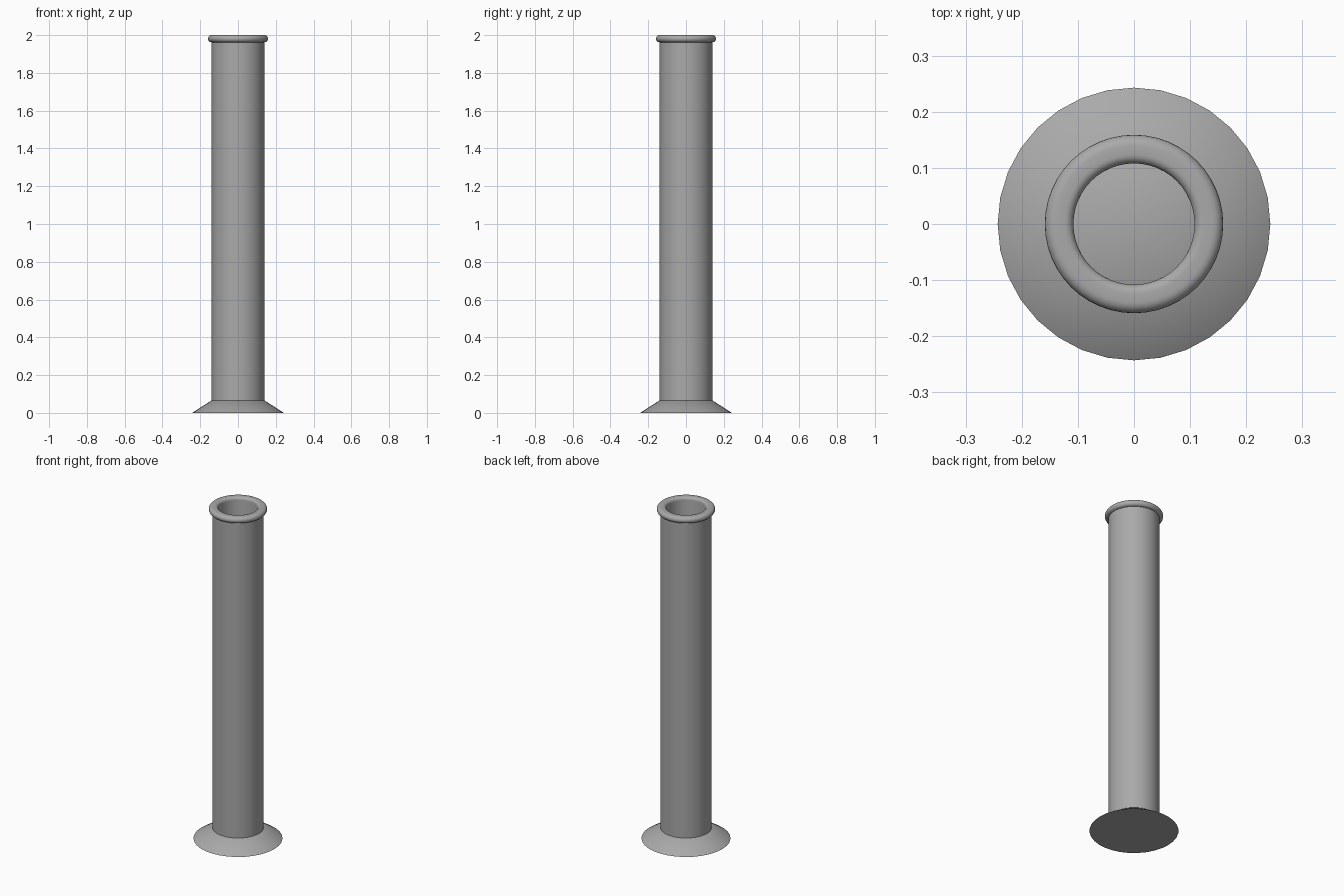
import bpy, bmesh, math

cube = bpy.data.objects.get("Cube")
if cube:
    bpy.data.objects.remove(cube, do_unlink=True)

grey = bpy.data.materials.new("plain grey")
grey.use_nodes = True
colour = (0.4, 0.4, 0.4, 1)
grey.diffuse_color = colour
grey.node_tree.nodes["Principled BSDF"].inputs["Base Color"].default_value = colour


def lathe(name, profile, sides, closed=False):
    """Spin an (r, z) profile around z; open profiles get end caps."""
    bm = bmesh.new()
    rings = []
    for r, z in profile:
        ring = []
        for i in range(sides):
            a = 2 * math.pi * i / sides
            ring.append(bm.verts.new((r * math.cos(a), r * math.sin(a), z)))
        rings.append(ring)
    pairs = list(zip(rings, rings[1:]))
    if closed:
        pairs.append((rings[-1], rings[0]))
    else:
        bm.faces.new(rings[0])
        bm.faces.new(rings[-1])
    for low, high in pairs:
        for i in range(sides):
            j = (i + 1) % sides
            bm.faces.new((low[i], low[j], high[j], high[i]))
    bmesh.ops.recalc_face_normals(bm, faces=bm.faces)
    mesh = bpy.data.meshes.new(name)
    bm.to_mesh(mesh)
    bm.free()
    mesh.materials.append(grey)
    obj = bpy.data.objects.new(name, mesh)
    bpy.context.collection.objects.link(obj)
    bpy.ops.object.select_all(action='DESELECT')
    obj.select_set(True)
    bpy.context.view_layer.objects.active = obj
    bpy.ops.object.shade_smooth_by_angle(angle=math.radians(35))
    return obj


def arc(r, z, radius, start, end, steps=6):
    """Profile points along an arc, angles in degrees."""
    angles = [math.radians(start + (end - start) * k / steps) for k in range(steps + 1)]
    return [(r + radius * math.cos(a), z + radius * math.sin(a)) for a in angles]


# Flared foot, closed below and above
lathe("foot", [(0.243, 0), (0.14, 0.066)], 32)

# Hollow tube with a rounded lip rolled outwards at the mouth
wall = [(0.108, 0.066), (0.14, 0.066), (0.14, 1.962)]
lip = arc(0.14, 1.981, 0.019, -90, 90, 10)[1:]
mouth = arc(0.124, 1.984, 0.016, 90, 180)
lathe("tube", wall + lip + mouth, 48, closed=True)
